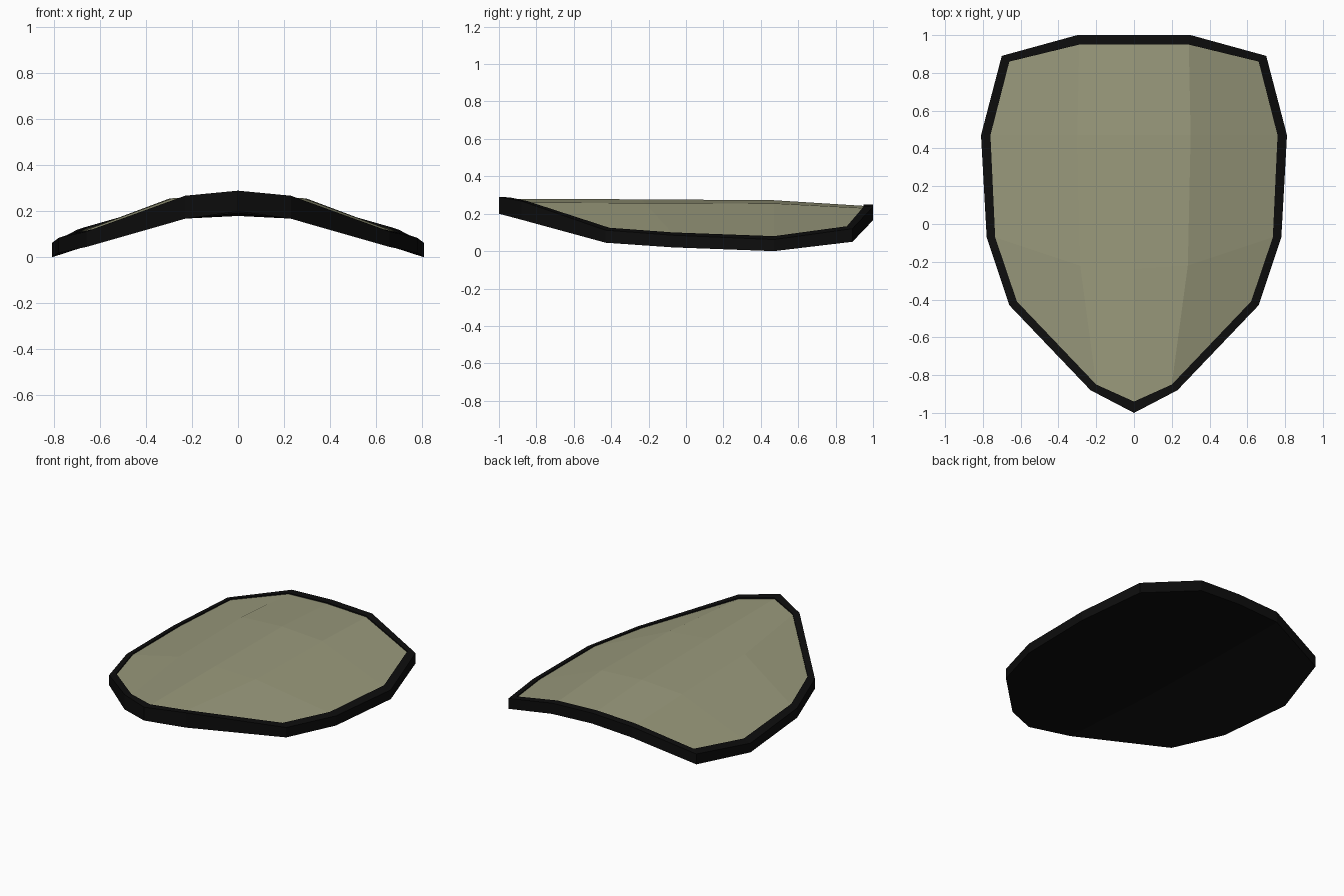
import bpy, bmesh

if "Cube" in bpy.data.objects:
    bpy.data.objects.remove(bpy.data.objects["Cube"])

# Right half of the outline, top middle to bottom tip: x, y, top z, underside z
OUTER = [(0, 1, .25, .18), (.3, 1, .237, .165), (.7, .89, .12, .05),
         (.81, .47, .062, 0), (.78, -.07, .085, .02), (.66, -.43, .112, .045),
         (.23, -.88, .268, .168), (0, -1, .29, .2)]
# Inner edge of the rim: x, y, z
INNER = [(0, .95, .25), (.29, .95, .238), (.66, .86, .133), (.76, .47, .08),
         (.735, -.07, .10), (.62, -.41, .125), (.2, -.85, .268), (0, -.94, .287)]
# Crease points of the curved face
CREASE = [(0, .47, .272), (.3, .47, .255), (0, -.24, .277), (.285, -.22, .257)]
# Facets shared by front and back: 0-7 are edge points, 8-11 crease points
FACETS = [(0, 8, 9, 1), (1, 9, 3, 2), (8, 10, 11, 9),
          (9, 11, 4, 3), (10, 7, 6, 11), (11, 6, 5, 4)]
STEP, THICK = .008, .085


def material(name, color):
    mat = bpy.data.materials.new(name)
    mat.diffuse_color = (*color, 1)
    mat.use_nodes = True
    mat.node_tree.nodes["Principled BSDF"].inputs["Base Color"].default_value = mat.diffuse_color
    return mat


def finish(bm, name, mat):
    # mirror the half across x = 0 and weld the seam
    bmesh.ops.mirror(bm, geom=bm.verts[:] + bm.edges[:] + bm.faces[:],
                     axis='X', merge_dist=.0005)
    bmesh.ops.remove_doubles(bm, verts=bm.verts[:], dist=.0005)
    bmesh.ops.recalc_face_normals(bm, faces=bm.faces[:])
    mesh = bpy.data.meshes.new(name)
    bm.to_mesh(mesh)
    bm.free()
    mesh.materials.append(mat)
    obj = bpy.data.objects.new(name, mesh)
    bpy.context.collection.objects.link(obj)
    return obj


def verts(bm, points):
    return [bm.verts.new(p) for p in points]


def strip(bm, a, b):
    for i in range(len(a) - 1):
        bm.faces.new((a[i], a[i + 1], b[i + 1], b[i]))


# Curved front panel, set slightly below the rim
bm = bmesh.new()
front = verts(bm, [(x, y, z - STEP) for x, y, z in INNER] + CREASE)
for f in FACETS:
    bm.faces.new([front[i] for i in f])
panel = finish(bm, "shield_panel", material("olive", (.32, .32, .20)))
if panel.data.polygons[0].normal.z < 0:
    panel.data.flip_normals()

# Dark rim with lip, side wall and faceted back
bm = bmesh.new()
lip = verts(bm, [(x, y, z - STEP) for x, y, z in INNER])
inner = verts(bm, INNER)
outer = verts(bm, [(x, y, t) for x, y, t, b in OUTER])
under = verts(bm, [(x, y, b) for x, y, t, b in OUTER])
strip(bm, lip, inner)
strip(bm, inner, outer)
strip(bm, outer, under)
back = under + verts(bm, [(x, y, z - THICK) for x, y, z in CREASE])
for f in FACETS:
    bm.faces.new([back[i] for i in f])
finish(bm, "shield_rim_and_back", material("black", (.004, .004, .004)))
